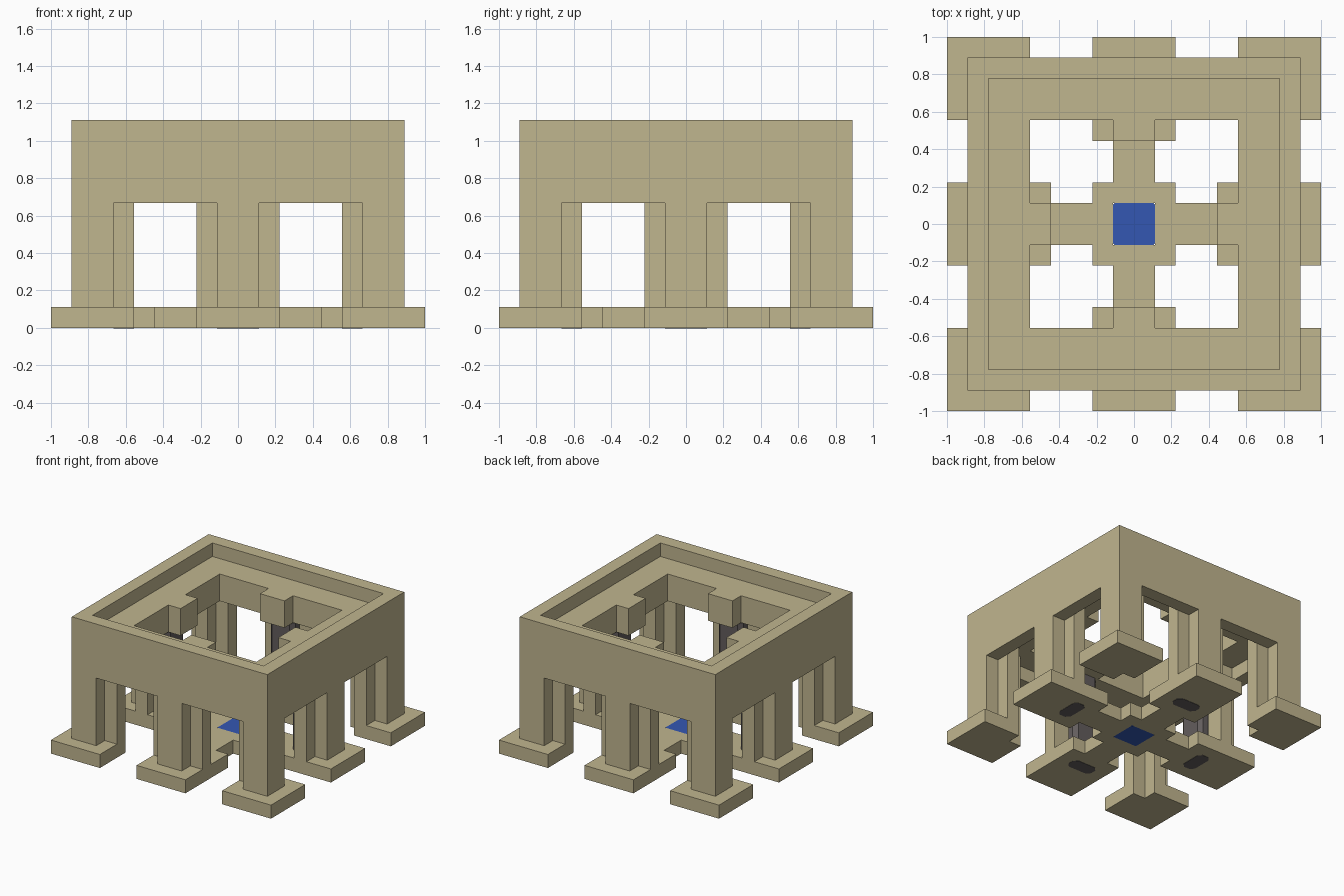
import bpy
import bmesh
from math import pi
from mathutils import Matrix

U = 1 / 9  # building module

cube = bpy.data.objects.get("Cube")
if cube:
    bpy.data.objects.remove(cube, do_unlink=True)


def material(name, rgb):
    mat = bpy.data.materials.new(name)
    mat.use_nodes = True
    mat.diffuse_color = (*rgb, 1)
    mat.node_tree.nodes["Principled BSDF"].inputs["Base Color"].default_value = (*rgb, 1)
    return mat


TAN = material("sand_tan", (0.53, 0.465, 0.275))
BLUE = material("blue", (0.034, 0.095, 0.45))
GREY = material("dark_grey", (0.125, 0.11, 0.11))


def finish(name, bm, mat, turn=0):
    """Scale module units to size, turn about z and link the object."""
    bmesh.ops.recalc_face_normals(bm, faces=bm.faces)
    bm.transform(Matrix.Rotation(turn, 4, "Z") @ Matrix.Scale(U, 4))
    mesh = bpy.data.meshes.new(name)
    bm.to_mesh(mesh)
    bm.free()
    mesh.materials.append(mat)
    bpy.context.collection.objects.link(bpy.data.objects.new(name, mesh))


def prism(name, outline, z0, z1, mat=TAN, turn=0):
    """Extrude a plan outline from z0 to z1."""
    bm = bmesh.new()
    face = bm.faces.new([bm.verts.new((x, y, z0)) for x, y in outline])
    top = bmesh.ops.extrude_face_region(bm, geom=[face])["geom"]
    verts = [v for v in top if isinstance(v, bmesh.types.BMVert)]
    bmesh.ops.translate(bm, verts=verts, vec=(0, 0, z1 - z0))
    finish(name, bm, mat, turn)


def rect(x0, x1, y0, y1):
    return [(x0, y0), (x1, y0), (x1, y1), (x0, y1)]


def chamfered(x0, x1, y0, y1, c):
    return [(x0 + c, y0), (x1 - c, y0), (x1, y0 + c), (x1, y1 - c),
            (x1 - c, y1), (x0 + c, y1), (x0, y1 - c), (x0, y0 + c)]


def frame(name, outer, inner, z0, z1):
    """Square ring with a rectangular section."""
    bm = bmesh.new()
    section = [(outer, z0), (outer, z1), (inner, z1), (inner, z0)]
    corners = [(1, 1), (-1, 1), (-1, -1), (1, -1)]
    loops = [[bm.verts.new((sx * r, sy * r, z)) for r, z in section] for sx, sy in corners]
    for i in range(4):
        a, b = loops[i], loops[(i + 1) % 4]
        for j in range(4):
            k = (j + 1) % 4
            bm.faces.new((a[j], b[j], b[k], a[k]))
    finish(name, bm, TAN)


# Upper walls, recessed roof slab and floor centre
frame("upper_wall", 8, 7, 6, 10)
frame("roof_slab", 7, 5, 7, 9)
frame("floor_centre", 2, 1, 0, 1)
prism("blue_floor_tile", chamfered(-1, 1, -1, 1, 0.06), 0, 1, BLUE)

CORNER_BASE = [(6, 5), (9, 5), (9, 9), (5, 9), (5, 6), (6, 6)]
CORNER_INNER = [(6, 5), (7, 5), (7, 7), (5, 7), (5, 6), (6, 6)]
CORNER_OUTER = [(7, 6), (8, 6), (8, 8), (6, 8), (6, 7), (7, 7)]
MIDDLE_BASE = [(-1, 2), (1, 2), (1, 4), (2, 4), (2, 9), (-2, 9), (-2, 4), (-1, 4)]

sides = ["back", "right", "front", "left"]
corners = ["back_left", "back_right", "front_right", "front_left"]
for i, (side, corner) in enumerate(zip(sides, corners)):
    turn = i * pi / 2
    # Corner pillar on its footing
    prism(corner + "_footing", CORNER_BASE, 0, 1, turn=turn)
    prism(corner + "_pillar_inner", CORNER_INNER, 1, 7, turn=turn)
    prism(corner + "_pillar_outer", CORNER_OUTER, 1, 6, turn=turn)
    # Middle pillar, its footing with walkway, and the roof lug
    prism(side + "_footing_and_walkway", MIDDLE_BASE, 0, 1, turn=turn)
    prism(side + "_pillar_outer", rect(-1, 1, 7, 8), 1, 6, turn=turn)
    prism(side + "_pillar_inner", rect(-2, 2, 6, 7), 1, 7, turn=turn)
    prism(side + "_roof_lug", rect(-1, 1, 4, 5), 7, 9, turn=turn)
    # Dark post behind the middle pillar, showing through the footing
    prism(side + "_dark_post", chamfered(-1, 1, 5, 6, 0.27), -0.02, 7, GREY, turn)
